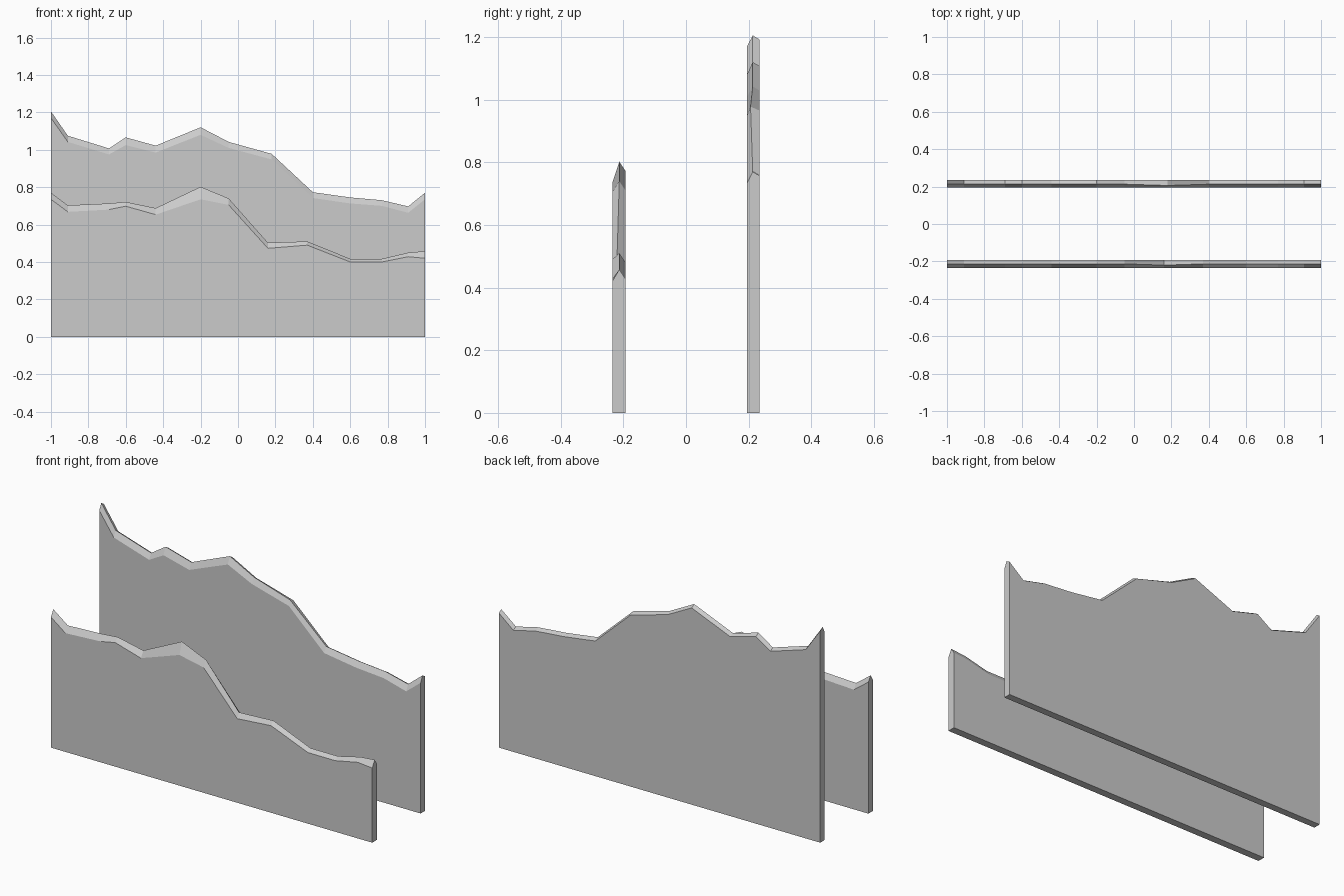
import bpy, bmesh

if "Cube" in bpy.data.objects:
    bpy.data.objects.remove(bpy.data.objects["Cube"])


def ridge_wall(name, y_front, y_ridge, y_back, back_drop, stations):
    """Thin upright slab whose jagged top is chamfered to a ridge line."""
    bm = bmesh.new()
    rings = []
    for x, ridge, front in stations:
        # the ridge leans slightly forward in the dip right of the middle
        yr = y_ridge - (0.007 if 0.1 < x < 0.2 else 0)
        section = [(y_front, 0), (y_front, front), (yr, ridge),
                   (y_back, ridge - back_drop), (y_back, 0)]
        rings.append([bm.verts.new((x, y, z)) for y, z in section])
    # skin between neighbouring sections, then close both ends
    for a, b in zip(rings, rings[1:]):
        for i in range(5):
            j = (i + 1) % 5
            bm.faces.new((a[i], a[j], b[j], b[i]))
    bm.faces.new(rings[0])
    bm.faces.new(rings[-1])
    bmesh.ops.recalc_face_normals(bm, faces=bm.faces)
    mesh = bpy.data.meshes.new(name)
    bm.to_mesh(mesh)
    bm.free()
    bpy.context.collection.objects.link(bpy.data.objects.new(name, mesh))


# Stations: x, ridge height, front edge height
ridge_wall("front_ridge_wall", -0.235, -0.213, -0.193, 0.03, [
    (-1, .77, .735), (-.91, .703, .668), (-.69, .713, .68), (-.6, .721, .698),
    (-.44, .688, .653), (-.2, .802, .735), (-.05, .74, .705), (.16, .503, .473),
    (.37, .51, .49), (.6, .417, .4), (.77, .417, .4), (.91, .45, .428),
    (1, .458, .42)])

ridge_wall("back_ridge_wall", 0.195, 0.213, 0.235, 0.013, [
    (-1, 1.205, 1.17), (-.91, 1.075, 1.042), (-.69, 1.007, .975),
    (-.6, 1.066, 1.025), (-.44, 1.022, .985), (-.2, 1.12, 1.08),
    (-.05, 1.042, 1.01), (.18, .978, .948), (.4, .773, .742),
    (.6, .745, .713), (.77, .73, .7), (.91, .697, .663), (1, .77, .735)])
